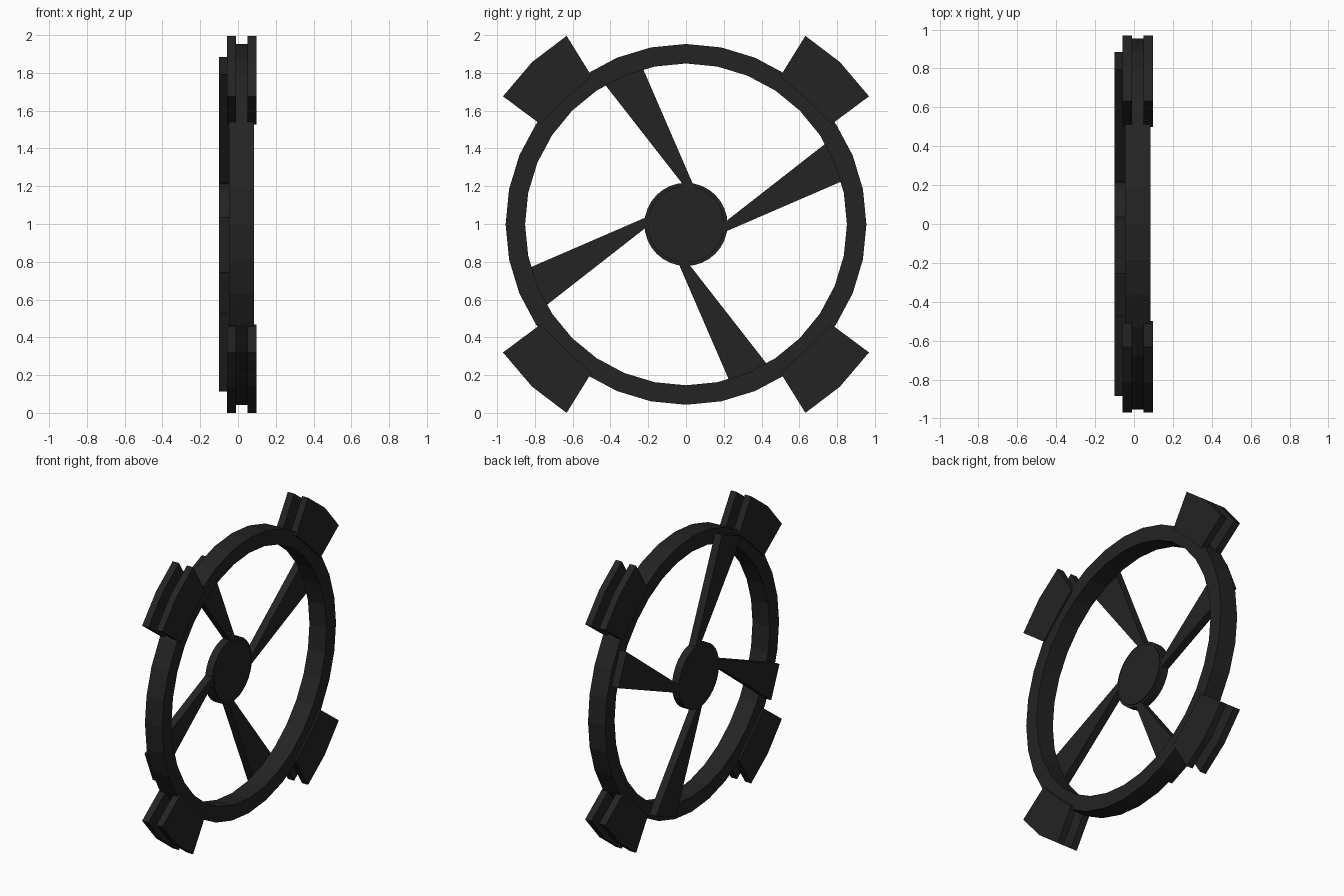
import bpy, bmesh, math

if "Cube" in bpy.data.objects:
    bpy.data.objects.remove(bpy.data.objects["Cube"])

CZ = 1.0  # wheel centre height

mat = bpy.data.materials.new("charcoal black")
mat.diffuse_color = (0.017, 0.017, 0.017, 1)
mat.use_nodes = True
mat.node_tree.nodes["Principled BSDF"].inputs["Base Color"].default_value = mat.diffuse_color


def circle(r, n=32):
    return [(r * math.cos(2 * math.pi * i / n), r * math.sin(2 * math.pi * i / n)) for i in range(n)]


def finish(name, bm):
    bmesh.ops.recalc_face_normals(bm, faces=bm.faces[:])
    me = bpy.data.meshes.new(name)
    bm.to_mesh(me)
    bm.free()
    me.materials.append(mat)
    ob = bpy.data.objects.new(name, me)
    bpy.context.collection.objects.link(ob)
    return ob


def slab(name, pts, x0, x1):
    """Extrude a (y, z) outline, relative to the wheel centre, from x0 to x1."""
    bm = bmesh.new()
    a = [bm.verts.new((x0, y, z + CZ)) for y, z in pts]
    b = [bm.verts.new((x1, y, z + CZ)) for y, z in pts]
    bm.faces.new(a)
    bm.faces.new(b)
    n = len(pts)
    for i in range(n):
        j = (i + 1) % n
        bm.faces.new((a[i], a[j], b[j], b[i]))
    return finish(name, bm)


# outer ring: rectangular section swept round the x axis
bm = bmesh.new()
section = [(-0.047, 0.955), (0.085, 0.955), (0.085, 0.852), (-0.047, 0.852)]
N = 32
loops = [[bm.verts.new((x, r * math.cos(2 * math.pi * i / N), CZ + r * math.sin(2 * math.pi * i / N)))
          for x, r in section] for i in range(N)]
for i in range(N):
    p, q = loops[i], loops[(i + 1) % N]
    for k in range(4):
        m = (k + 1) % 4
        bm.faces.new((p[k], p[m], q[m], q[k]))
finish("ring", bm)

# hub disc with a slightly raised cap
slab("hub", circle(0.22), -0.1, -0.047)
slab("hub_cap", circle(0.203), -0.06, -0.039)

# four swept spokes lying on the back of the ring
spoke = [(0.02, 0.165), (0.064, 0.15), (-0.254, 0.885), (-0.471, 0.794)]
for k in range(4):
    c, s = round(math.cos(k * math.pi / 2)), round(math.sin(k * math.pi / 2))
    slab(f"spoke_{k + 1}", [(y * c - z * s, y * s + z * c) for y, z in spoke], -0.0995, -0.0465)

# four pairs of outer lugs, mirrored in y and z
lug = [(0.5, 0.785), (0.632, 0.998), (0.815, 0.859), (0.969, 0.678), (0.77, 0.53), (0.65, 0.65)]
for sy in (1, -1):
    for sz in (1, -1):
        for side, x0, x1 in (("inner", -0.059, -0.011), ("outer", 0.05, 0.097)):
            slab(f"lug_{side}", [(y * sy, z * sz) for y, z in lug], x0, x1)

# stand the model on the ground
obs = list(bpy.context.collection.objects)
low = min(v.co.z for o in obs for v in o.data.vertices)
for o in obs:
    for v in o.data.vertices:
        v.co.z -= low
